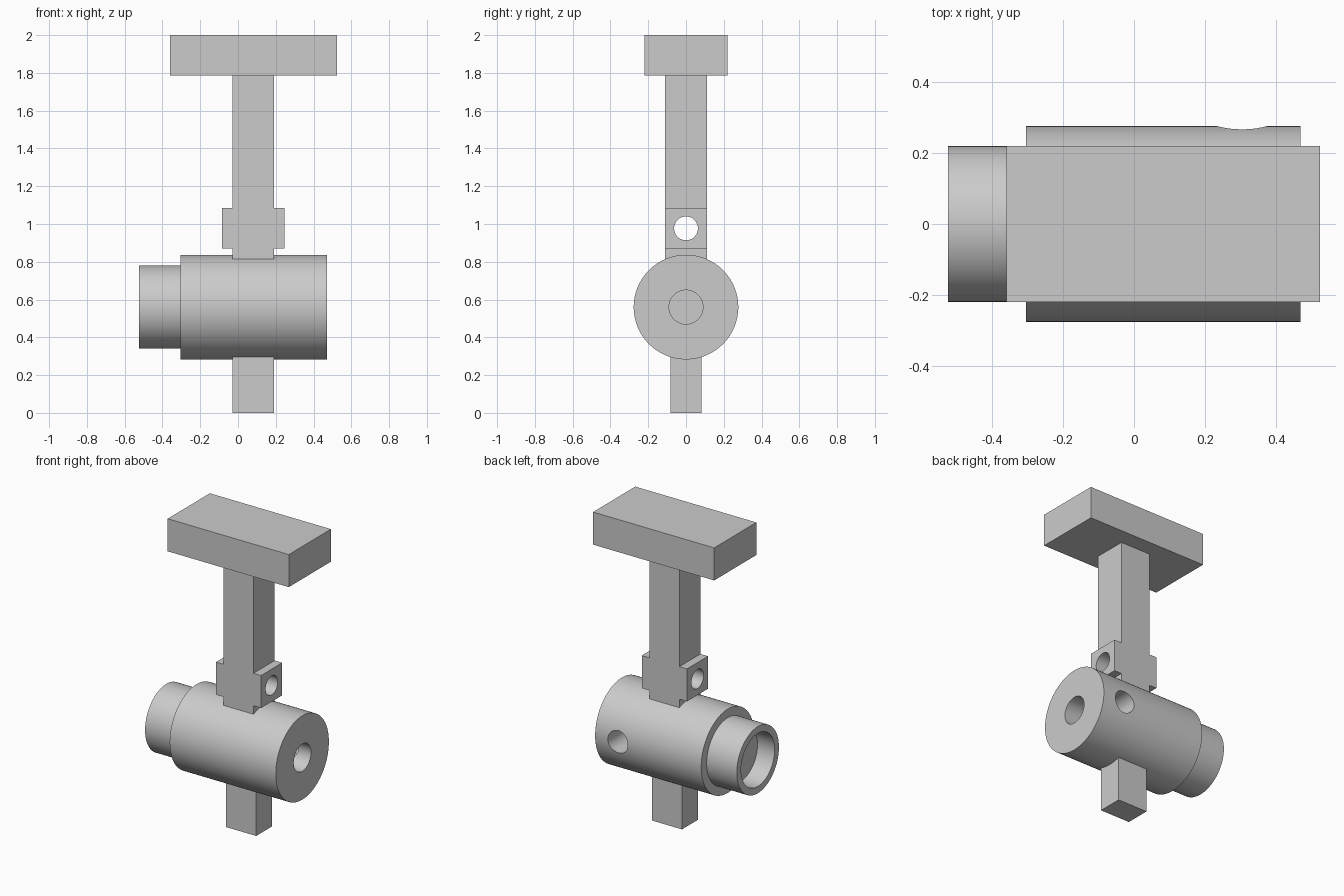
import bpy, bmesh, math
from mathutils import Matrix

cube = bpy.data.objects.get("Cube")
if cube:
    bpy.data.objects.remove(cube, do_unlink=True)

grey = bpy.data.materials.new("plain grey")
grey.use_nodes = True
colour = (0.6, 0.6, 0.6, 1)
grey.diffuse_color = colour
grey.node_tree.nodes["Principled BSDF"].inputs["Base Color"].default_value = colour

AXIS_Z = 0.56
SIDES = 96


def finish(name, bm):
    bmesh.ops.recalc_face_normals(bm, faces=bm.faces[:])
    mesh = bpy.data.meshes.new(name)
    bm.to_mesh(mesh)
    bm.free()
    mesh.materials.append(grey)
    obj = bpy.data.objects.new(name, mesh)
    bpy.context.collection.objects.link(obj)
    return obj


def box(name, x0, x1, half_y, z0, z1):
    bm = bmesh.new()
    size = Matrix.Diagonal((x1 - x0, 2 * half_y, z1 - z0, 1))
    place = Matrix.Translation(((x0 + x1) / 2, 0, (z0 + z1) / 2))
    bmesh.ops.create_cube(bm, size=1, matrix=place @ size)
    return finish(name, bm)


def lathe_x(name, profile):
    """Revolve (x, radius) points about the barrel axis, capping both ends."""
    bm = bmesh.new()
    rings = []
    for x, r in profile:
        angles = [2 * math.pi * i / SIDES for i in range(SIDES)]
        rings.append([bm.verts.new((x, r * math.cos(a), AXIS_Z + r * math.sin(a)))
                      for a in angles])
    for a, b in zip(rings, rings[1:]):
        for i in range(SIDES):
            j = (i + 1) % SIDES
            bm.faces.new((a[i], a[j], b[j], b[i]))
    bm.faces.new(rings[0])
    bm.faces.new(rings[-1])
    return finish(name, bm)


def drill(obj, name, radius, depth, rotation, centre):
    bm = bmesh.new()
    bmesh.ops.create_cone(bm, cap_ends=True, segments=64, radius1=radius,
                          radius2=radius, depth=depth,
                          matrix=Matrix.Translation(centre) @ rotation)
    cutter = finish(name, bm)
    cutter.hide_render = True
    mod = obj.modifiers.new("drill", 'BOOLEAN')
    mod.operation = 'DIFFERENCE'
    mod.solver = 'EXACT'
    mod.object = cutter
    bpy.context.view_layer.objects.active = obj
    bpy.ops.object.modifier_apply(modifier=mod.name)
    bpy.data.objects.remove(cutter, do_unlink=True)


def smooth(obj):
    bpy.ops.object.select_all(action='DESELECT')
    obj.select_set(True)
    bpy.context.view_layer.objects.active = obj
    bpy.ops.object.shade_smooth_by_angle(angle=math.radians(30))


# Barrel: blind socket, stepped collar, main cylinder and blind end hole
barrel = lathe_x("barrel", [(-0.4, 0.175), (-0.525, 0.175), (-0.525, 0.22),
                            (-0.305, 0.22), (-0.305, 0.277), (0.47, 0.277),
                            (0.47, 0.09), (0.2, 0.09)])
# Cross hole in the back of the barrel
drill(barrel, "cross_hole", 0.073, 0.4, Matrix.Rotation(math.pi / 2, 4, 'X'),
      (0.305, 0.2, AXIS_Z))
smooth(barrel)

# Stem with lugs: mirrored outline extruded front to back
MID_X = 0.081
half = [(0.11, 0.7), (0.11, 0.87), (0.165, 0.87), (0.165, 1.085),
        (0.11, 1.085), (0.11, 1.785)]
outline = half + [(-x, z) for x, z in reversed(half)]
bm = bmesh.new()
face = bm.faces.new([bm.verts.new((MID_X + x, -0.11, z)) for x, z in outline])
side = bmesh.ops.extrude_face_region(bm, geom=[face])["geom"]
bmesh.ops.translate(bm, vec=(0, 0.22, 0),
                    verts=[v for v in side if isinstance(v, bmesh.types.BMVert)])
stem = finish("stem", bm)
drill(stem, "lug_hole", 0.063, 0.8, Matrix.Rotation(math.pi / 2, 4, 'Y'),
      (MID_X, 0, 0.977))
smooth(stem)

# Foot and top plate
box("foot", MID_X - 0.11, MID_X + 0.11, 0.083, 0, 0.4)
box("top_plate", -0.36, 0.525, 0.22, 1.785, 2)
